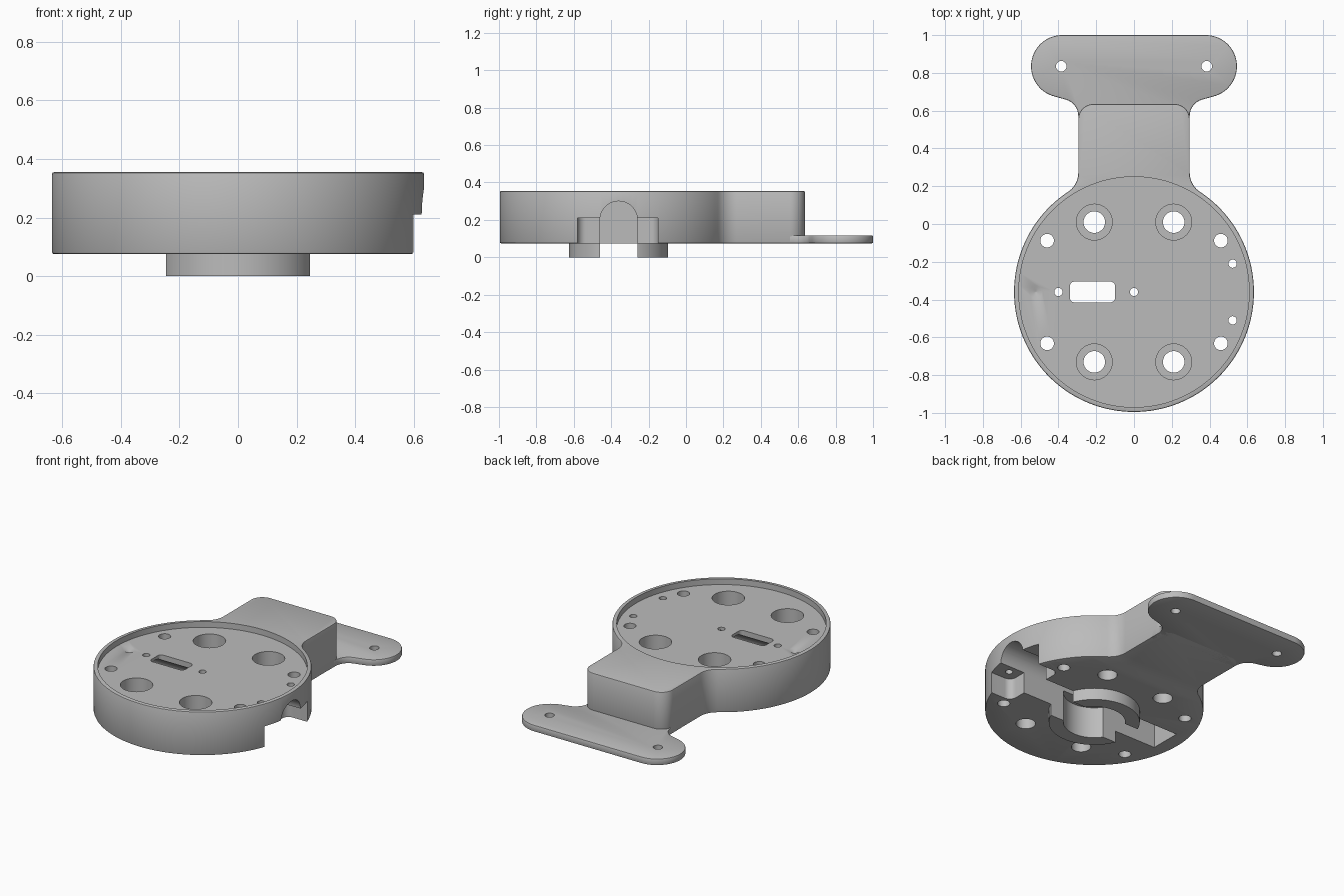
import bpy, bmesh
from math import sin, cos, pi, atan2, hypot, sqrt
from mathutils import Matrix

if "Cube" in bpy.data.objects:
    bpy.data.objects.remove(bpy.data.objects["Cube"])

CY, R = -0.36, 0.635          # drum centre and radius
BASE, TOP, FLOOR = 0.075, 0.355, 0.318
NECK, NECK_END = 0.295, 0.635

grey = bpy.data.materials.new("plain_grey")
grey.use_nodes = True
grey.diffuse_color = (0.5, 0.5, 0.5, 1)
grey.node_tree.nodes["Principled BSDF"].inputs["Base Color"].default_value = (0.5, 0.5, 0.5, 1)


def arc(cx, cy, r, a0, a1, n):
    return [(cx + r * cos(a0 + (a1 - a0) * i / n), cy + r * sin(a0 + (a1 - a0) * i / n))
            for i in range(n + 1)]


def mirrored(half):
    """Close a right-hand outline with its mirror image."""
    pts = half + [(-x, y) for x, y in reversed(half)]
    return [p for i, p in enumerate(pts) if hypot(p[0] - pts[i - 1][0], p[1] - pts[i - 1][1]) > 1e-4]


def prism(name, pts, z0, z1, matrix=None):
    bm = bmesh.new()
    face = bm.faces.new([bm.verts.new((x, y, z0)) for x, y in pts])
    top = bmesh.ops.extrude_face_region(bm, geom=[face])["geom"]
    bmesh.ops.translate(bm, vec=(0, 0, z1 - z0),
                        verts=[v for v in top if isinstance(v, bmesh.types.BMVert)])
    if matrix:
        bm.transform(matrix)
    bmesh.ops.recalc_face_normals(bm, faces=bm.faces)
    return finish(name, bm)


def finish(name, bm):
    mesh = bpy.data.meshes.new(name)
    bm.to_mesh(mesh)
    bm.free()
    mesh.materials.append(grey)
    ob = bpy.data.objects.new(name, mesh)
    bpy.context.collection.objects.link(ob)
    return ob


def cylinder(name, x, y, r, z0, z1, n=40, r_low=None):
    bm = bmesh.new()
    bmesh.ops.create_cone(bm, cap_ends=True, segments=n, radius1=r if r_low is None else r_low,
                          radius2=r, depth=z1 - z0,
                          matrix=Matrix.Translation((x, y, (z0 + z1) / 2)))
    return finish(name, bm)


def rounded_box(name, x0, x1, y0, y1, r, z0, z1):
    pts = (arc(x1 - r, y1 - r, r, 0, pi / 2, 8) + arc(x0 + r, y1 - r, r, pi / 2, pi, 8)
           + arc(x0 + r, y0 + r, r, pi, 1.5 * pi, 8) + arc(x1 - r, y0 + r, r, 1.5 * pi, 2 * pi, 8))
    return prism(name, pts, z0, z1)


def apply(ob, kind, **settings):
    mod = ob.modifiers.new(kind.lower(), kind)
    for key, value in settings.items():
        setattr(mod, key, value)
    bpy.context.view_layer.objects.active = ob
    bpy.ops.object.modifier_apply(modifier=mod.name)


def combine(ob, other, operation):
    apply(ob, "BOOLEAN", operation=operation, solver="EXACT", object=other)
    bpy.data.objects.remove(other)


def cut(ob, cutter):
    combine(ob, cutter, "DIFFERENCE")


def chamfer(ob, width):
    apply(ob, "BEVEL", width=width, segments=2, limit_method="ANGLE", angle_limit=pi / 4)


# Drum with neck: round front, filleted shoulders, rounded back corners
fr, cr = 0.12, 0.08
fx = NECK + fr
fy = CY + sqrt((R + fr) ** 2 - fx ** 2)
shoulder = atan2(fy - CY, fx)
half = (arc(0, CY, R, -pi / 2, shoulder, 56)
        + arc(fx, fy, fr, pi + shoulder, pi, 10)
        + arc(NECK - cr, NECK_END - cr, cr, 0, pi / 2, 10))
body = prism("drum_and_neck", mirrored(half), BASE, TOP)
chamfer(body, 0.007)

# Round boss below the drum
combine(body, cylinder("boss", 0, CY, 0.265, 0, BASE + 0.04, 72), "UNION")

# Shallow round recess leaving a thin rim
cut(body, cylinder("recess", 0, CY, 0.61, FLOOR, 0.5, 112))

# Arched cable channel from the left side through the boss
arch = [(0.1, -0.1)] + arc(0, 0.2, 0.1, 0, pi, 24) + [(-0.1, -0.1)]
along_x = Matrix(((0, 0, 1, 0), (1, 0, 0, CY), (0, 1, 0, 0), (0, 0, 0, 1)))
channel = prism("channel", arch, -0.54, 0.8, along_x)
cut(body, channel)
cut(body, cylinder("boss_bore", 0, CY, 0.18, -0.1, 0.2, 64))

# Clamp pocket at the channel mouth
cut(body, rounded_box("clamp_pocket", 0.45, 0.8, CY - 0.22, CY + 0.21, 0.045, -0.1, 0.21))

# Window into the channel
cut(body, rounded_box("window", -0.34, -0.10, CY - 0.055, CY + 0.055, 0.025, 0.1, 0.5))

# Counterbored mounting holes and plain screw holes
for sx in (-1, 1):
    for sy in (-1, 1):
        cut(body, cylinder("bore", sx * 0.21, CY + sy * 0.37, 0.057, -0.1, 0.5))
        cut(body, cylinder("counterbore", sx * 0.21, CY + sy * 0.37, 0.095, 0.14, 0.5))
        cut(body, cylinder("screw_hole", sx * 0.46, CY + sy * 0.272, 0.036, -0.1, 0.5, 28))
for x, dy in ((0.522, 0.15), (0.522, -0.15), (0, 0), (-0.4, 0)):
    cut(body, cylinder("small_hole", x, CY + dy, 0.022, 0.12, 0.5, 24))
cut(body, cylinder("dimple", -0.52, CY, 0.036, 0.302, FLOOR + 0.001, 28, 0.004))

# Mounting tab: rounded ears flaring out of the neck
half = ([(NECK, 0.5)] + arc(NECK + 0.09, 0.572, 0.09, pi, pi * 0.58, 8)
        + arc(0.38, 0.835, 0.165, -pi * 0.42, pi / 2, 32))
tab = prism("mounting_tab", mirrored(half), BASE, 0.117)
chamfer(tab, 0.006)
for sx in (-1, 1):
    cut(tab, cylinder("tab_hole", sx * 0.385, 0.835, 0.028, -0.1, 0.3, 28))

# Smooth curved walls, keep edges crisp
bpy.ops.object.select_all(action="DESELECT")
for ob in (body, tab):
    ob.select_set(True)
bpy.context.view_layer.objects.active = body
bpy.ops.object.shade_smooth_by_angle(angle=pi / 6)
